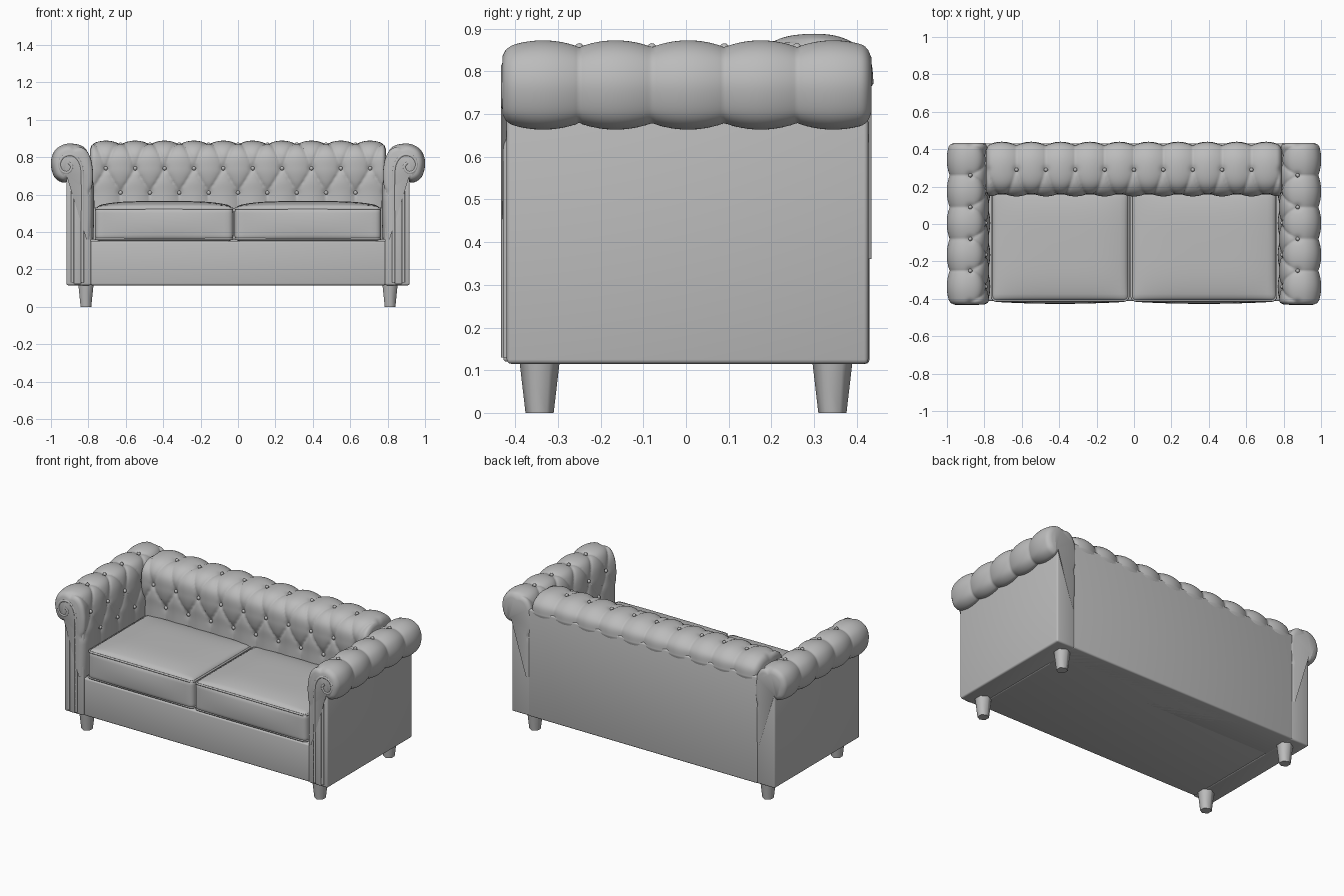
import bpy, bmesh, math
from mathutils import Vector

if "Cube" in bpy.data.objects:
    bpy.data.objects.remove(bpy.data.objects["Cube"])

leather = bpy.data.materials.new("grey leather")
GREY = (0.5, 0.5, 0.5, 1)
leather.diffuse_color = GREY
leather.use_nodes = True
leather.node_tree.nodes["Principled BSDF"].inputs["Base Color"].default_value = GREY


def finish(name, bm, angle=40):
    bmesh.ops.recalc_face_normals(bm, faces=bm.faces)
    mesh = bpy.data.meshes.new(name)
    bm.to_mesh(mesh)
    bm.free()
    mesh.materials.append(leather)
    ob = bpy.data.objects.new(name, mesh)
    bpy.context.collection.objects.link(ob)
    select(ob)
    bpy.ops.object.shade_smooth_by_angle(angle=math.radians(angle))
    return ob


def select(ob):
    bpy.ops.object.select_all(action="DESELECT")
    ob.select_set(True)
    bpy.context.view_layer.objects.active = ob


def box(name, lo, hi, radius=0.01):
    lo, hi = Vector(lo), Vector(hi)
    bm = bmesh.new()
    bmesh.ops.create_cube(bm, size=1)
    for v in bm.verts:
        v.co = (lo + hi) / 2 + v.co * (hi - lo)
    bmesh.ops.bevel(bm, geom=bm.edges[:], offset=radius, segments=3,
                    profile=0.5, affect="EDGES")
    return finish(name, bm)


def piping(name, points, radius, cyclic=False):
    curve = bpy.data.curves.new(name, "CURVE")
    curve.dimensions = "3D"
    curve.bevel_depth = radius
    curve.bevel_resolution = 2
    curve.use_fill_caps = True
    spline = curve.splines.new("POLY")
    spline.points.add(len(points) - 1)
    for p, co in zip(spline.points, points):
        p.co = (*co, 1)
    spline.use_cyclic_u = cyclic
    curve.materials.append(leather)
    ob = bpy.data.objects.new(name, curve)
    bpy.context.collection.objects.link(ob)
    select(ob)
    bpy.ops.object.convert(target="MESH")
    bpy.ops.object.shade_smooth_by_angle(angle=math.radians(50))


def smooth_path(points, steps):
    """Catmull-Rom samples as (parameter, position) through 2D points."""
    pts = [Vector(p) for p in points]
    pts = [2 * pts[0] - pts[1]] + pts + [2 * pts[-1] - pts[-2]]
    out = []
    for i in range(len(pts) - 3):
        a, b, c, d = pts[i:i + 4]
        for k in range(steps + (i == len(pts) - 4)):
            t = k / steps
            out.append((i + t, 0.5 * (2 * b + (c - a) * t + (2 * a - 5 * b + 4 * c - d) * t * t
                                      + (3 * b - a - 3 * c + d) * t ** 3)))
    return out


def tufted(name, profile, rows, place, start, end, period, phase, puff, count):
    """Deep-buttoned padding: a profile swept along a line, with diamond pleats."""
    path = smooth_path(profile, 7)
    flat = [p for _, p in path]
    bm = bmesh.new()
    studs = bmesh.new()
    grid = []
    for j in range(count + 1):
        s = start + (end - start) * j / count
        edge = min(s - start, end - s)
        tuck = 0.025 * (1 - math.sqrt(1 - max(0, 1 - edge / 0.025) ** 2))
        u = (s - phase) / period
        line = []
        for i, (t, p) in enumerate(path):
            tan = (flat[min(i + 1, len(flat) - 1)] - flat[max(i - 1, 0)]).normalized()
            normal = Vector((-tan.y, tan.x))
            if t < rows[1]:
                v = max(0, (t - rows[0]) / (rows[1] - rows[0]))
            else:
                v = min(2, 1 + (t - rows[1]) / (rows[2] - rows[1]))
            pleat = abs(math.sin(math.pi * (u + v / 2)) * math.sin(math.pi * (u - v / 2))) ** 0.4
            q = p + normal * (puff * pleat - tuck)
            for r, row in enumerate(rows):
                du = u + r / 2 - round(u + r / 2)
                gap = (flat[row * 7] - p).length_squared + (du * period) ** 2
                q -= normal * 0.008 * math.exp(-gap / 0.0003)
            line.append(bm.verts.new(place(q.x, q.y, s)))
        grid.append(line)
    for a, b in zip(grid, grid[1:]):
        for i in range(len(a) - 1):
            bm.faces.new((a[i], a[i + 1], b[i + 1], b[i]))
        bm.faces.new((a[-1], a[0], b[0], b[-1]))
    bm.faces.new(grid[0])
    bm.faces.new(grid[-1])
    finish(name, bm, 75)
    # buttons sit at the pleat crossings
    for r, row in enumerate(rows):
        for k in range(-8, 9):
            s = phase + (k + r % 2 / 2) * period
            if start + 0.05 < s < end - 0.05:
                ball = bmesh.ops.create_uvsphere(studs, u_segments=10, v_segments=6, radius=0.011)
                centre = Vector(place(*flat[row * 7], s))
                for v in ball["verts"]:
                    v.co += centre
    finish(name + "_buttons", studs, 75)


def cushion(name, lo, hi, radius=0.03):
    lo, hi = Vector(lo), Vector(hi)
    half, mid = (hi - lo) / 2, (hi + lo) / 2
    bm = bmesh.new()
    bmesh.ops.create_cube(bm, size=2)
    bmesh.ops.subdivide_edges(bm, edges=bm.edges[:], cuts=23, use_grid_fill=True)
    for v in bm.verts:
        p = Vector([math.sin(c * math.pi / 2) for c in v.co])
        q = Vector([c * h for c, h in zip(p, half)])
        core = Vector([max(-h + radius, min(h - radius, c)) for c, h in zip(q, half)])
        if (q - core).length > 0:
            q = core + (q - core).normalized() * radius
        # crowned top and slightly swollen front
        if p.z > 0:
            q.z += 0.028 * p.z * (1 - p.x ** 4) * (1 - p.y ** 4)
        if p.y < 0:
            q.y += 0.012 * p.y * (1 - p.x ** 2) * (1 - p.z ** 2)
        v.co = mid + q
    finish(name, bm, 60)
    for label, z in (("top", hi.z - 0.012), ("bottom", lo.z + 0.012)):
        loop = []
        for k in range(24):
            a = math.tau * (k + 0.5) / 24
            sx, sy = math.copysign(1, math.cos(a)), math.copysign(1, math.sin(a))
            loop.append((mid.x + sx * (half.x - radius) + math.cos(a) * (radius - 0.005),
                         mid.y + sy * (half.y - radius) + math.sin(a) * (radius - 0.005), z))
        piping(name + "_" + label + "_piping", loop, 0.006, True)


# Seat base and back panel
box("seat_base", (-0.79, -0.412, 0.115), (0.79, 0.42, 0.352))
box("back_panel", (-0.8, 0.2, 0.115), (0.8, 0.43, 0.79))

# Buttoned backrest
back_profile = [(0.185, 0.36), (0.18, 0.49), (0.18, 0.61), (0.172, 0.675), (0.168, 0.74),
                (0.172, 0.81), (0.215, 0.855), (0.29, 0.868), (0.36, 0.86), (0.41, 0.825),
                (0.42, 0.77)]
tufted("backrest", back_profile, (2, 4, 7), lambda a, z, s: (s, a, z),
       -0.79, 0.79, 0.157, 0, 0.02, 200)

# Seat cushions
cushion("right_cushion", (-0.765, -0.415, 0.35), (-0.025, 0.19, 0.537))
cushion("left_cushion", (-0.018, -0.415, 0.35), (0.765, 0.19, 0.537))

# Arms, their front trim and the legs, mirrored left and right
arm_profile = [(0.79, 0.36), (0.785, 0.49), (0.785, 0.61), (0.788, 0.675), (0.793, 0.74),
               (0.805, 0.8), (0.83, 0.84), (0.875, 0.855), (0.925, 0.853), (0.967, 0.825),
               (0.985, 0.77), (0.97, 0.705), (0.935, 0.68), (0.91, 0.69)]
scroll = [(0.832, 0.13), (0.832, 0.4), (0.832, 0.68), (0.842, 0.765), (0.88, 0.81),
          (0.93, 0.805), (0.955, 0.765), (0.94, 0.725), (0.905, 0.72), (0.888, 0.75),
          (0.905, 0.77)]
for side, sx in (("left", 1), ("right", -1)):
    x0, x1 = sorted((sx * 0.785, sx * 0.918))
    box(side + "_arm_body", (x0, -0.42, 0.115), (x1, 0.427, 0.72))
    tufted(side + "_arm_roll", arm_profile, (2, 4, 7), lambda a, z, s: (sx * a, s, z),
           -0.43, 0.434, 0.17, 0.09, 0.016, 120)
    strip0, strip1 = sorted((sx * 0.838, sx * 0.878))
    box(side + "_arm_front_strip", (strip0, -0.428, 0.12), (strip1, -0.4, 0.74), 0.007)
    path = [(sx * p.x, -0.424, p.y) for _, p in smooth_path(scroll, 6)]
    piping(side + "_arm_scroll_piping", path, 0.009)
    piping(side + "_arm_outer_piping",
           [(sx * 0.885, -0.421, 0.13), (sx * 0.885, -0.421, 0.72)], 0.008)
    for end, y in (("front", -0.343), ("back", 0.343)):
        bm = bmesh.new()
        bmesh.ops.create_cone(bm, cap_ends=True, segments=6, radius1=0.033, radius2=0.047,
                              depth=0.12)
        for v in bm.verts:
            v.co += Vector((sx * 0.813, y, 0.06))
        finish(side + "_" + end + "_leg", bm, 65)
